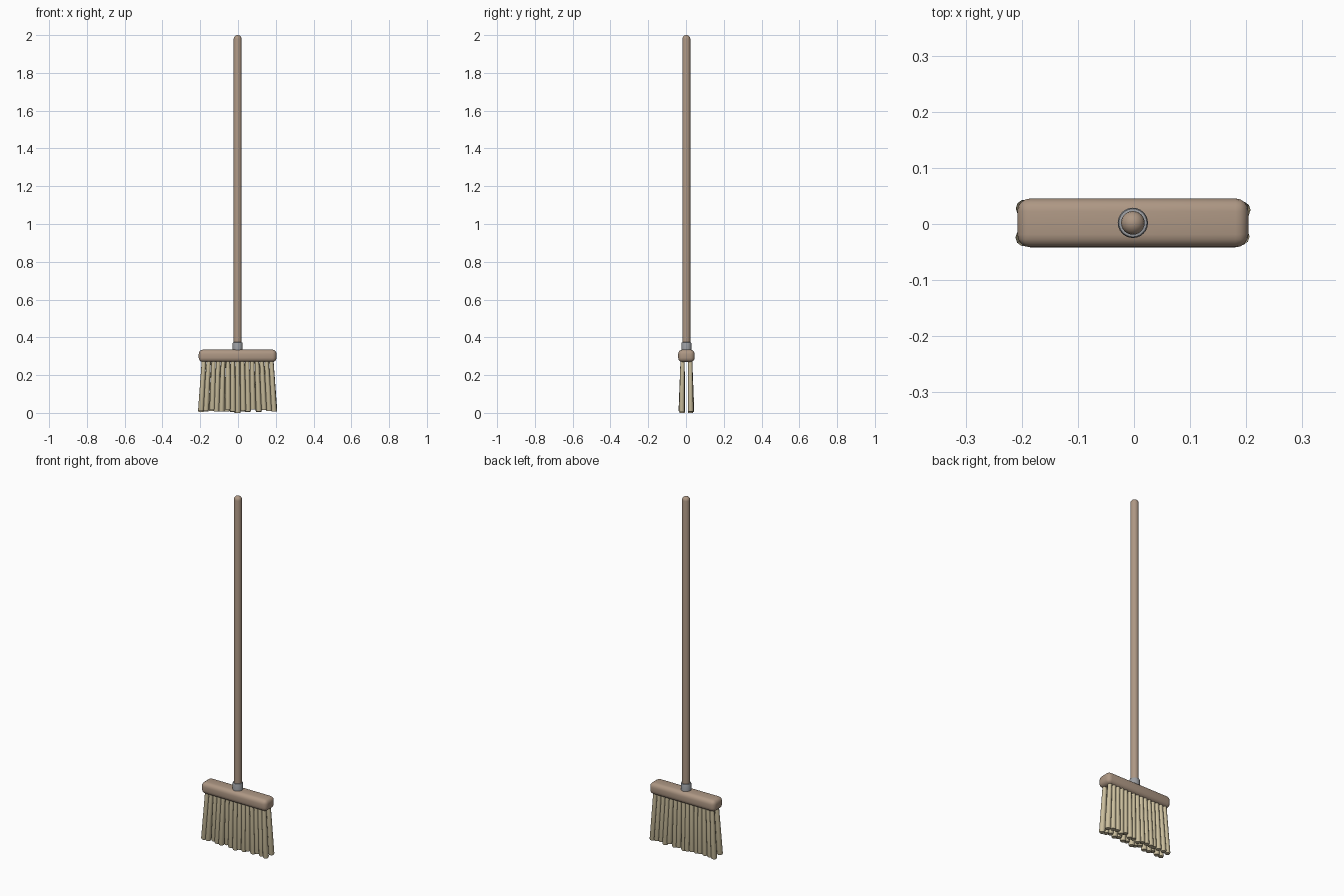
import bpy, bmesh, math, random
from mathutils import Vector

if "Cube" in bpy.data.objects:
    bpy.data.objects.remove(bpy.data.objects["Cube"])

random.seed(4)
CX, CY = -0.002, 0.002


def material(name, rgb):
    m = bpy.data.materials.new(name)
    m.diffuse_color = (*rgb, 1)
    m.use_nodes = True
    m.node_tree.nodes["Principled BSDF"].inputs["Base Color"].default_value = m.diffuse_color
    return m


wood = material("wood", (0.42, 0.31, 0.23))
straw = material("straw", (0.60, 0.52, 0.34))
metal = material("metal", (0.33, 0.34, 0.36))


def finish(name, bm, mat, angle=40):
    bmesh.ops.recalc_face_normals(bm, faces=bm.faces)
    me = bpy.data.meshes.new(name)
    bm.to_mesh(me)
    bm.free()
    ob = bpy.data.objects.new(name, me)
    bpy.context.collection.objects.link(ob)
    me.materials.append(mat)
    bpy.ops.object.select_all(action='DESELECT')
    ob.select_set(True)
    bpy.context.view_layer.objects.active = ob
    bpy.ops.object.shade_smooth_by_angle(angle=math.radians(angle))
    return ob


def loft(bm, rings, sides):
    """Capped tube through (centre, radius) rings; radius may be (rx, ry)."""
    loops = []
    for c, r in rings:
        loops.append([bm.verts.new(Vector(c) + Vector((
            r * math.cos(2 * math.pi * i / sides),
            r * math.sin(2 * math.pi * i / sides), 0))) for i in range(sides)])
    for a, b in zip(loops, loops[1:]):
        for i in range(sides):
            j = (i + 1) % sides
            bm.faces.new((a[i], a[j], b[j], b[i]))
    bm.faces.new(loops[0][::-1])
    bm.faces.new(loops[-1])


def turned(name, profile, mat, sides=24):
    bm = bmesh.new()
    loft(bm, [((CX, CY, z), r) for r, z in profile], sides)
    return finish(name, bm, mat)


# Handle with domed top
R = 0.021
dome = [(R * math.cos(t), 1.98 + 0.02 * math.sin(t))
        for t in (math.radians(a) for a in (0, 20, 40, 60, 80))]
turned("handle", [(R, 0.32)] + dome[:-1] + [(0.004, 2.0)], wood)

# Metal collar
turned("collar", [(0.027, 0.325), (0.027, 0.368), (0.025, 0.373), (0.021, 0.374)], metal)

# Rounded wooden head
bm = bmesh.new()
bmesh.ops.create_cube(bm, size=1)
for v in bm.verts:
    v.co = Vector((v.co.x * 0.412, v.co.y * 0.087, v.co.z * 0.066)) + Vector((CX, CY, 0.302))
bmesh.ops.bevel(bm, geom=bm.edges[:], offset=0.023, segments=4, profile=0.5, affect='EDGES')
finish("head", bm, wood)

# Two rows of splayed bristle tufts
COUNT = 15
bm = bmesh.new()
for side in (-1, 1):
    for i in range(COUNT):
        u = 2 * i / (COUNT - 1) - 1
        top = Vector((CX + 0.178 * u, CY + side * 0.020, 0.285))
        low = Vector((CX + 0.192 * u + random.uniform(-0.004, 0.004),
                      CY + side * 0.024 + random.uniform(-0.003, 0.003),
                      random.uniform(0.004, 0.018)))
        if i == COUNT // 2:
            low.z = 0.0
        near = low.lerp(top, 0.02)
        loft(bm, [(low, 0.0135), (near, 0.0155), (top, 0.0115)], 10)
finish("bristles", bm, straw)
